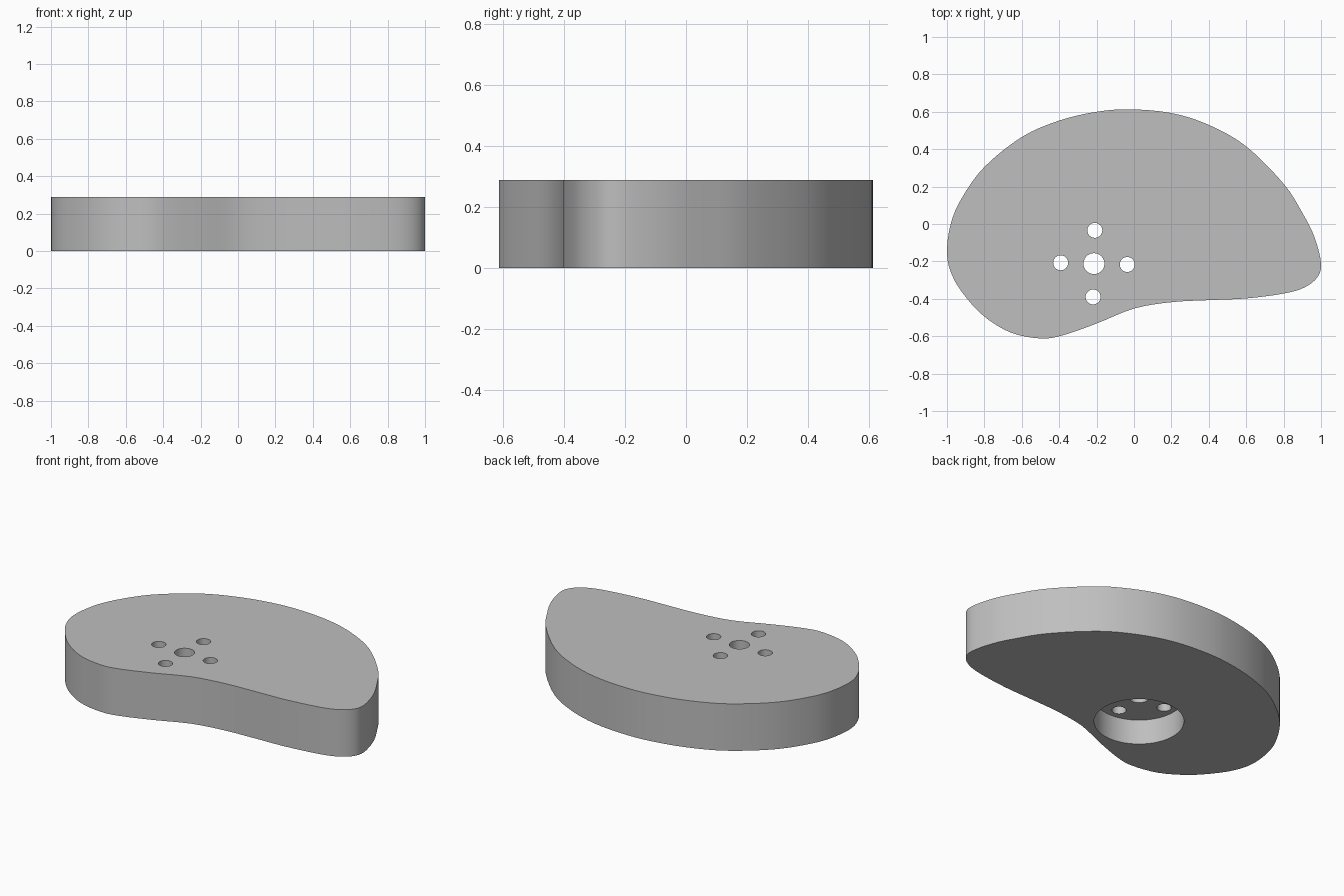
import bpy, bmesh, math
from mathutils import Vector

if "Cube" in bpy.data.objects:
    bpy.data.objects.remove(bpy.data.objects["Cube"], do_unlink=True)

HEIGHT = 0.288
POCKET_DEPTH = 0.153
HUB = Vector((-0.214, -0.212))

# Kidney-shaped outline, counter-clockwise from the right tip
OUTLINE = [(1, -.21), (.965, -.07), (.9, .06), (.8, .215), (.6, .415), (.4, .53),
           (.2, .593), (-.02, .613), (-.2, .6), (-.4, .553), (-.6, .465), (-.8, .305),
           (-.92, .14), (-.98, 0), (-1, -.16), (-.97, -.28), (-.9, -.39), (-.8, -.495),
           (-.66, -.58), (-.5, -.612), (-.38, -.595), (-.2, -.532), (0, -.452),
           (.2, -.418), (.4, -.407), (.6, -.398), (.8, -.372), (.91, -.34), (.98, -.285)]


def smooth_loop(points, steps):
    """Closed spline through the points."""
    pts = [Vector(p) for p in points]
    n, out = len(pts), []
    for i in range(n):
        a, b, c, d = (pts[(i + k) % n] for k in (-1, 0, 1, 2))
        for s in range(steps):
            t = s / steps
            out.append((b * 2 + (c - a) * t + (a * 2 - b * 5 + c * 4 - d) * t**2
                        + (b * 3 - a - c * 3 + d) * t**3) / 2)
    return out


def circle(centre, radius, sides=64):
    return [centre + radius * Vector((math.cos(i * math.tau / sides),
                                      math.sin(i * math.tau / sides))) for i in range(sides)]


def prism(name, loop, z0, z1):
    bm = bmesh.new()
    face = bm.faces.new([bm.verts.new((p.x, p.y, z0)) for p in loop])
    ext = bmesh.ops.extrude_face_region(bm, geom=[face])
    top = [g for g in ext["geom"] if isinstance(g, bmesh.types.BMVert)]
    bmesh.ops.translate(bm, vec=(0, 0, z1 - z0), verts=top)
    bmesh.ops.recalc_face_normals(bm, faces=bm.faces)
    mesh = bpy.data.meshes.new(name)
    bm.to_mesh(mesh)
    bm.free()
    obj = bpy.data.objects.new(name, mesh)
    bpy.context.collection.objects.link(obj)
    return obj


# Solid body
body = prism("cam_body", smooth_loop(OUTLINE, 4), 0, HEIGHT)
grey = bpy.data.materials.new("grey")
grey.use_nodes = True
colour = (0.52, 0.52, 0.52, 1)
grey.diffuse_color = colour
grey.node_tree.nodes["Principled BSDF"].inputs["Base Color"].default_value = colour
body.data.materials.append(grey)

# Round pocket underneath, centre bore and four screw holes
cutters = [prism("pocket_cutter", circle(HUB, 0.25), -0.1, POCKET_DEPTH),
           prism("bore_cutter", circle(HUB, 0.056, 40), 0.1, HEIGHT + 0.1)]
for i in range(4):
    angle = math.radians(90 * i - 1.5)
    spot = HUB + 0.178 * Vector((math.cos(angle), math.sin(angle)))
    cutters.append(prism("screw_hole_cutter", circle(spot, 0.04, 32), 0.1, HEIGHT + 0.1))

bpy.ops.object.select_all(action="DESELECT")
bpy.context.view_layer.objects.active = body
body.select_set(True)
for cutter in cutters:
    cutter.hide_render = True
    mod = body.modifiers.new("cut", "BOOLEAN")
    mod.operation, mod.solver, mod.object = "DIFFERENCE", "EXACT", cutter
    bpy.ops.object.modifier_apply(modifier=mod.name)
    bpy.data.objects.remove(cutter, do_unlink=True)

bpy.ops.object.shade_smooth_by_angle(angle=math.radians(30))
